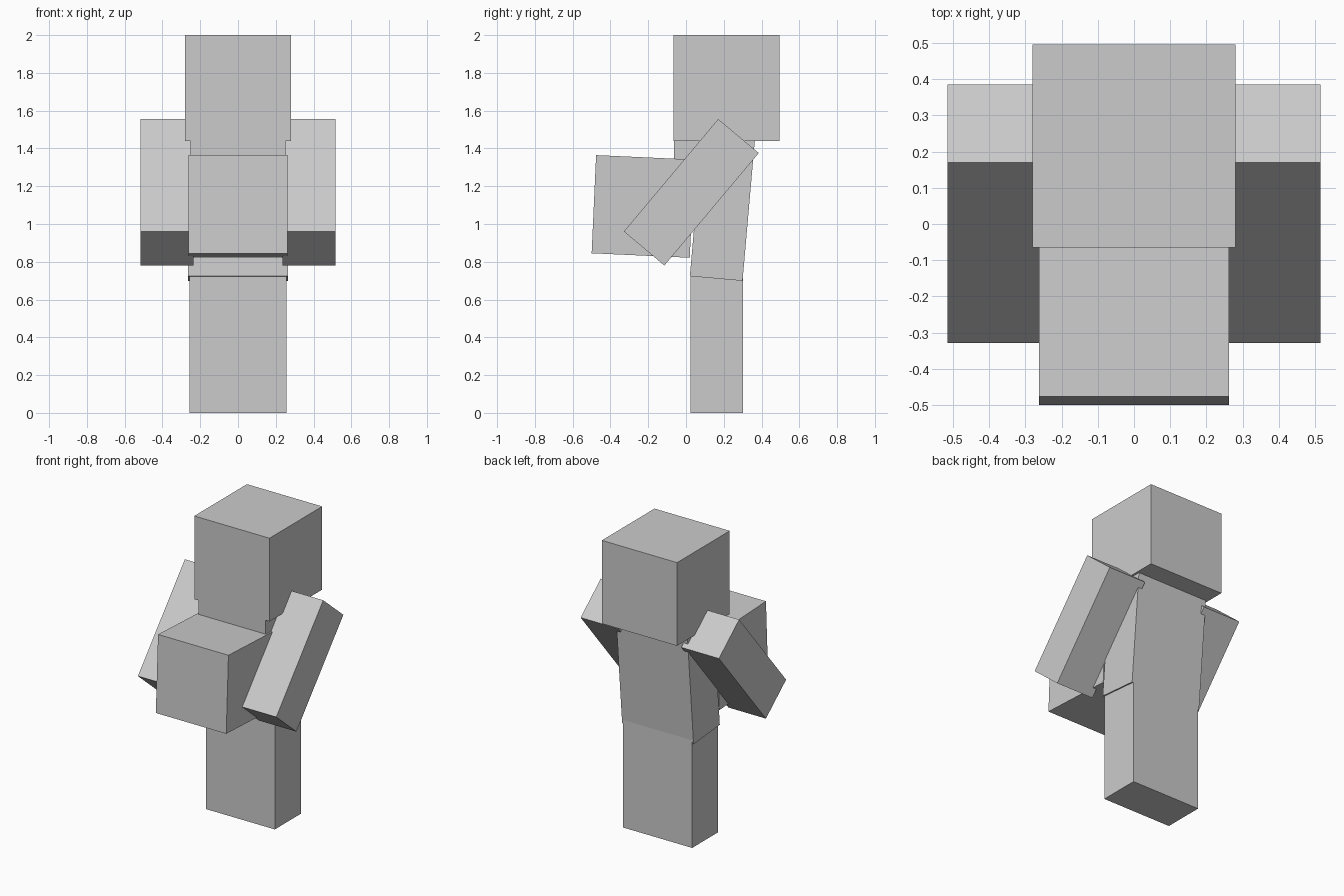
import bpy
from math import radians

cube = bpy.data.objects.get("Cube")
if cube:
    bpy.data.objects.remove(cube, do_unlink=True)

grey = bpy.data.materials.new("plain_grey")
grey.use_nodes = True
colour = (0.6, 0.6, 0.6, 1)
grey.diffuse_color = colour
grey.node_tree.nodes["Principled BSDF"].inputs["Base Color"].default_value = colour


def box(name, size, centre, tilt=0):
    """Flat-shaded box, tilted in degrees about the x axis."""
    bpy.ops.mesh.primitive_cube_add(size=1, location=centre,
                                    rotation=(radians(tilt), 0, 0))
    obj = bpy.context.object
    obj.name = name
    obj.scale = size
    obj.data.materials.append(grey)
    return obj


# Head, with a slightly narrower neck flush with the face
box("head", (0.56, 0.56, 0.56), (0, 0.215, 1.72))
box("neck", (0.502, 0.30, 0.16), (0, 0.086, 1.38))

# Torso leaning back above upright legs
box("torso", (0.532, 0.28, 0.76), (0, 0.193, 1.09), -5)
box("legs", (0.514, 0.277, 0.77), (0, 0.163, 0.385))

# Block carried against the chest
box("carried_block", (0.524, 0.52, 0.52), (0, -0.228, 1.093), -2.6)

# Arms reaching forward and down around the block
for side, x in (("left", 1), ("right", -1)):
    box(side + "_arm", (0.28, 0.28, 0.777), (x * 0.375, 0.028, 1.168), -40)
